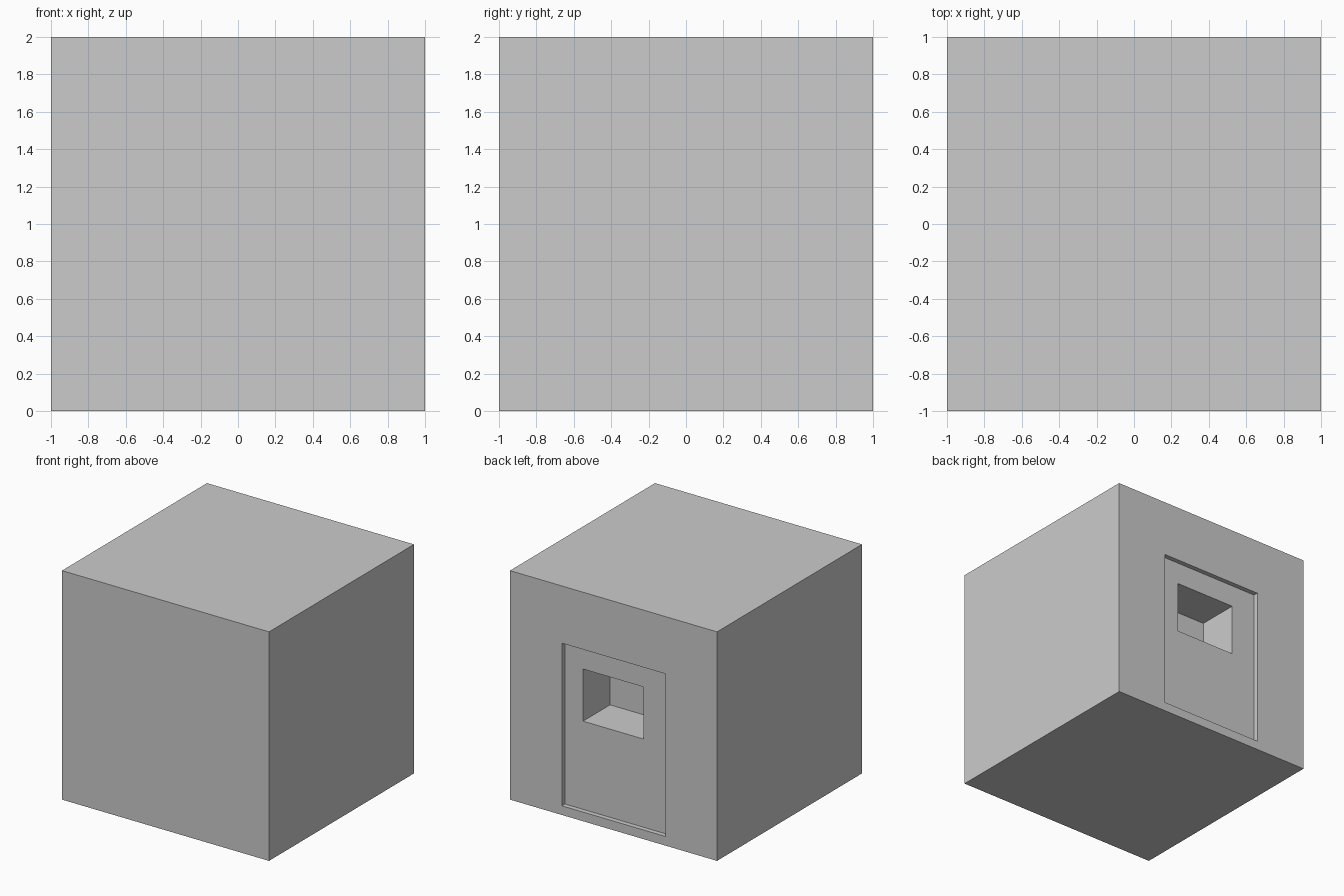
import bpy

if "Cube" in bpy.data.objects:
    bpy.data.objects.remove(bpy.data.objects["Cube"])


def box(name, x0, x1, y0, y1, z0, z1):
    bpy.ops.mesh.primitive_cube_add(size=1, location=((x0 + x1) / 2, (y0 + y1) / 2, (z0 + z1) / 2))
    ob = bpy.context.object
    ob.name = name
    ob.scale = (x1 - x0, y1 - y0, z1 - z0)
    bpy.ops.object.transform_apply(location=False, rotation=False, scale=True)
    return ob


# Solid cube body
body = box("body", -1, 1, -1, 1, 0, 2)

# Shallow panel recess on the back, and the deep niche inside it
cutters = [
    box("panel_recess_cutter", -0.5, 0.5, 0.958, 1.2, 0.08, 1.5),
    box("niche_cutter", -0.262, 0.324, 0.585, 1.1, 0.85, 1.305),
]
for cutter in cutters:
    mod = body.modifiers.new(cutter.name, 'BOOLEAN')
    mod.operation = 'DIFFERENCE'
    mod.solver = 'EXACT'
    mod.object = cutter
    cutter.hide_render = True
    cutter.display_type = 'WIRE'
